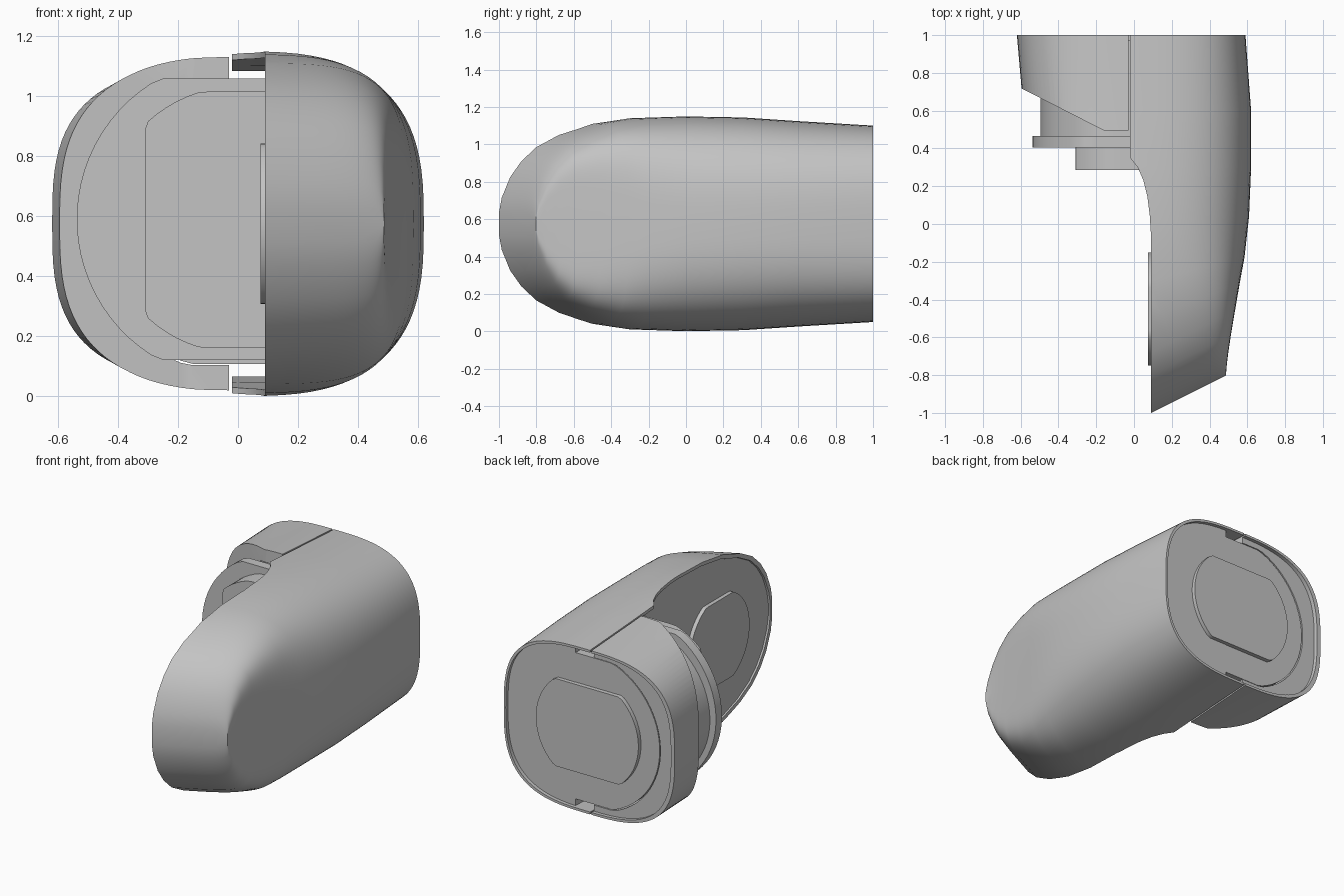
import bpy, bmesh, math

if "Cube" in bpy.data.objects:
    bpy.data.objects.remove(bpy.data.objects["Cube"])

CZ = 0.575  # height of the centre line
WALL = 0.02
grey = bpy.data.materials.new("plain_grey")
grey.diffuse_color = (0.55, 0.55, 0.55, 1)
grey.use_nodes = True
grey.node_tree.nodes["Principled BSDF"].inputs["Base Color"].default_value = grey.diffuse_color


def finish(name, bm):
    bmesh.ops.recalc_face_normals(bm, faces=bm.faces)
    me = bpy.data.meshes.new(name)
    bm.to_mesh(me)
    bm.free()
    ob = bpy.data.objects.new(name, me)
    bpy.context.collection.objects.link(ob)
    me.materials.append(grey)
    return ob


def extrude(name, pts, axis, a, b):
    """Extrude a 2D outline along an axis from a to b."""
    place = {'x': lambda u, v, w: (w, u, v),
             'y': lambda u, v, w: (u, w, v),
             'z': lambda u, v, w: (u, v, w)}[axis]
    bm = bmesh.new()
    lo = [bm.verts.new(place(u, v, a)) for u, v in pts]
    hi = [bm.verts.new(place(u, v, b)) for u, v in pts]
    n = len(pts)
    bm.faces.new(lo)
    bm.faces.new(hi)
    for i in range(n):
        j = (i + 1) % n
        bm.faces.new((lo[i], lo[j], hi[j], hi[i]))
    return finish(name, bm)


def clipped_circle(r, u0=0.0, v0=CZ, cu=9, cv=9, n=72):
    """Circle with flats cut at +-cu and +-cv."""
    out = []
    for i in range(n):
        t = 2 * math.pi * (i + 0.5) / n
        u, v = r * math.cos(t), r * math.sin(t)
        out.append((u0 + max(-cu, min(cu, u)), v0 + max(-cv, min(cv, v))))
    return out


def rect(u0, u1, v0, v1):
    return [(u0, v0), (u1, v0), (u1, v1), (u0, v1)]


# Body stations: y, right half width, left half width, half height, exponent, slant
STATIONS = [(-1.0, .488, .488, .06, 8, 1), (-.985, .488, .488, .14, 8, 1),
            (-.94, .492, .492, .25, 8, 1), (-.88, .5, .5, .335, 8, 1),
            (-.8, .513, .513, .41, 7, 1), (-.68, .535, .535, .475, 5.5, 1),
            (-.5, .56, .56, .535, 4.2, .8), (-.3, .585, .585, .565, 3.3, .5),
            (0, .609, .609, .575, 2.9, .15), (.3, .62, .6, .569, 2.85, 0),
            (.6, .62, .585, .549, 2.85, 0), (1.0, .59, .62, .525, 3.0, 0)]


def body(name, wall=0.0, n=96):
    """Loft of the whole rounded body, optionally inset by a wall."""
    bm = bmesh.new()
    rings = []
    for y, rr, rl, h, e, s in STATIONS:
        if wall:
            y += wall if y < 0 else (0.1 if y == 1.0 else 0)
        ring = []
        for i in range(n):
            t = 2 * math.pi * i / n
            c, q = math.cos(t), math.sin(t)
            x = math.copysign(abs(c) ** (2 / e), c) * ((rr if c > 0 else rl) - wall)
            z = math.copysign(abs(q) ** (2 / e), q) * (h - wall)
            ring.append(bm.verts.new((x, y + .5 * s * (x - .09), CZ + z)))
        rings.append(ring)
    for a, b in zip(rings, rings[1:]):
        for i in range(n):
            j = (i + 1) % n
            bm.faces.new((a[i], a[j], b[j], b[i]))
    bm.faces.new(rings[0])
    bm.faces.new(rings[-1])
    return finish(name, bm)


def cut(ob, tool, op='DIFFERENCE'):
    """Boolean, applied, with the tool removed."""
    m = ob.modifiers.new("cut", 'BOOLEAN')
    m.object, m.operation, m.solver = tool, op, 'EXACT'
    deps = bpy.context.evaluated_depsgraph_get()
    me = bpy.data.meshes.new_from_object(ob.evaluated_get(deps))
    ob.modifiers.clear()
    ob.data = me
    bpy.data.objects.remove(tool)
    return ob


def rear_recess():
    return cut(body("recess", WALL), extrude("box", rect(-1, 1, -1, 2), 'y', .975, 1.2), 'INTERSECT')


# Long right-hand shell with its curved inner edge
shell = body("main_shell")
edge = [(-.02, 1.2), (-.02, .35), (.02, .3), (.05, .23), (.07, .15), (.083, .05),
        (.09, -.06), (.09, -2), (1, -2), (1, 1.2)]
cut(shell, extrude("outline", edge, 'z', -.3, 1.5), 'INTERSECT')
cavity = cut(body("cavity", WALL), extrude("box", rect(-2, 1.3, -1, 2), 'x', -1, .1), 'INTERSECT')
cut(shell, cavity)
cut(shell, rear_recess())

# Short left-hand cap with a slanted front and a round opening
cap = body("side_cap")
outline = [(-.03, 1.2), (-1, 1.2), (-1, .925), (-.59, .715), (-.16, .495), (-.03, .495)]
cut(cap, extrude("outline", outline, 'z', -.3, 1.5), 'INTERSECT')
cut(cap, rear_recess())
cut(cap, extrude("hole", clipped_circle(.502, cv=.472), 'y', .2, 1.3))

# Stacked round core, flange and end plates
parts = [shell, cap,
         extrude("core", clipped_circle(.495, cv=.468), 'y', .45, .973),
         extrude("flange", clipped_circle(.538, v0=.59, cv=.47), 'y', .405, .465),
         extrude("front_disc", clipped_circle(.445, v0=.588, cu=.31, cv=.428), 'y', .285, .41),
         extrude("rear_plate", clipped_circle(.363, cv=.28), 'y', .95, 1.0),
         # Raised pad on the inner face of the shell
         extrude("inner_pad", clipped_circle(.3, u0=-.45, cv=.268), 'x', .075, .12)]

for ob in parts:
    bpy.ops.object.select_all(action='DESELECT')
    ob.select_set(True)
    bpy.context.view_layer.objects.active = ob
    bpy.ops.object.shade_smooth_by_angle(angle=math.radians(30))
